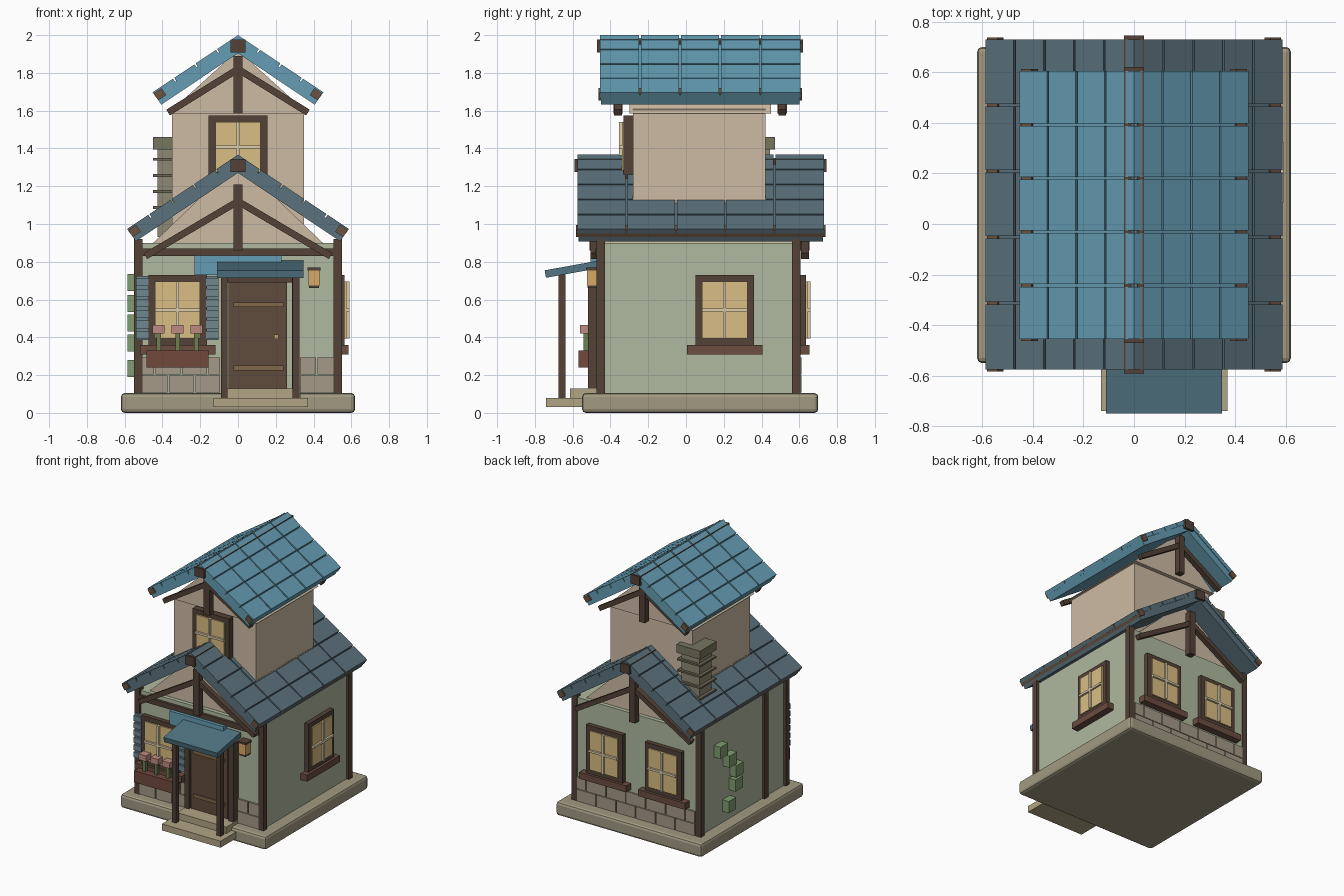
import bpy, bmesh, math
from mathutils import Matrix, Vector

if "Cube" in bpy.data.objects:
    bpy.data.objects.remove(bpy.data.objects["Cube"])

I = Matrix.Identity(4)
MATS = {}


def mat(hexcol):
    if hexcol not in MATS:
        m = bpy.data.materials.new("paint_" + hexcol)
        lin = [(int(hexcol[i:i + 2], 16) / 255) ** 2.2 for i in (0, 2, 4)]
        m.diffuse_color = (*lin, 1)
        m.use_nodes = True
        m.node_tree.nodes["Principled BSDF"].inputs["Base Color"].default_value = m.diffuse_color
        MATS[hexcol] = m
    return MATS[hexcol]


def finish(name, bm, col, bevel=0.0):
    bmesh.ops.recalc_face_normals(bm, faces=bm.faces)
    me = bpy.data.meshes.new(name)
    bm.to_mesh(me)
    bm.free()
    ob = bpy.data.objects.new(name, me)
    bpy.context.collection.objects.link(ob)
    me.materials.append(mat(col))
    if bevel:
        b = ob.modifiers.new("edge", 'BEVEL')
        b.width, b.segments = bevel, 2
    return ob


def boxes(name, col, items, M=I, bevel=0.0):
    """One object from boxes given as (x0, x1, y0, y1, z0, z1[, matrix])."""
    bm = bmesh.new()
    for it in items:
        x0, x1, y0, y1, z0, z1 = it[:6]
        T = M @ (it[6] if len(it) > 6 else I)
        S = Matrix.Diagonal((x1 - x0, y1 - y0, z1 - z0, 1))
        C = Matrix.Translation(((x0 + x1) / 2, (y0 + y1) / 2, (z0 + z1) / 2))
        bmesh.ops.create_cube(bm, size=1, matrix=T @ C @ S)
    return finish(name, bm, col, bevel)


def prism(name, col, pts, y0, y1):
    """Extrude an xz profile along y."""
    bm = bmesh.new()
    f = bm.faces.new([bm.verts.new((x, y0, z)) for x, z in pts])
    r = bmesh.ops.extrude_face_region(bm, geom=[f])
    bmesh.ops.translate(bm, vec=(0, y1 - y0, 0), verts=[v for v in r['geom'] if isinstance(v, bmesh.types.BMVert)])
    return finish(name, bm, col)


BROWN, GREEN, TAN, STONE = '54443A', 'AEB89E', 'CBBAA2', 'A59887'
BASE, PANE, CREAM, SILL = 'A09880', 'D9BC82', 'DDCDAB', '6A4E42'
BLUE, SLATE, PORCH = '659CB2', '5B717B', '527483'

# foundation and steps
boxes("foundation", BASE, [(-.62, .62, -.55, .70, 0, .105)], bevel=.02)
boxes("front_steps", 'B0A384', [(-.13, .37, -.74, -.5, .03, .08), (-.09, .33, -.615, -.45, .08, .13)])

# lower and upper walls with gables
boxes("lower_walls", GREEN, [(-.53, .53, -.46, .60, .1, .90)])
boxes("upper_walls", TAN, [(-.35, .35, -.28, .42, 1.0, 1.61)])
prism("lower_gable", TAN, [(-.46, .89), (.46, .89), (0, 1.33)], -.43, .57)
prism("upper_gable", TAN, [(-.37, 1.585), (.37, 1.585), (0, 1.92)], -.30, .45)

# timber posts and beams
boxes("corner_posts", BROWN, [(s * .5275 - .0225, s * .5275 + .0225, y - .0225, y + .0225, .1, .92)
                              for s in (-1, 1) for y in (-.4525, .5825)]
      + [(-.55, -.52, -.215, -.17, .1, .92)])
boxes("wall_beams", BROWN, [(-.51, .51, -.48, -.45, .83, .87)])

# tiled roofs: slab, tile grid, ridge beam and eave boards on both slopes
A = math.atan(.67)


def roof(name, col, peak, half, y0, y1, rows):
    L = half / math.cos(A)
    slab, tiles, eaves = [], [], []
    for R in (Matrix.Rotation(A, 4, 'Y'), Matrix.Rotation(math.pi, 4, 'Z') @ Matrix.Rotation(A, 4, 'Y')):
        # the turned slope sees y reversed
        flip = R[1][1] < 0
        a, b = (-y1, -y0) if flip else (y0, y1)
        slab.append((0, L - .005, a + .005, b - .005, -.08, -.02, R))
        eaves.append((L - .055, L - .005, a - .008, b + .008, -.052, -.008, R))
        dx, dy = L / rows, (b - a) / 5
        for i in range(rows):
            for j in range(5):
                tiles.append((i * dx + (.004 if i else 0), (i + 1) * dx - .004,
                              a + j * dy + (.005 if j else 0), a + (j + 1) * dy - (.005 if j < 4 else 0),
                              -.03, 0, R))
    M = Matrix.Translation((0, 0, peak))
    boxes(name + "_slab", col, slab, M)
    boxes(name + "_tiles", col, tiles, M)
    boxes(name + "_eave_boards", '6B5444', eaves, M)
    boxes(name + "_ridge_beam", BROWN, [(-.04, .04, y0 - .015, y1 + .015, -.092, -.022)], M)


roof("lower_roof", SLATE, 1.367, .59, -.575, .73, 5)
roof("upper_roof", BLUE, 2.0, .455, -.455, .605, 4)


# gable trusses: king post with two braces
def truss(name, y, lo, hi, post):
    items = [(-.025, .025, y - .025, y + .025, *post)]
    for s in (-1, 1):
        p, q = Vector((s * lo[0], y, lo[1])), Vector((s * hi[0], y, hi[1]))
        d = q - p
        R = Matrix.Translation(p) @ Matrix.Rotation(-math.atan2(d.z, d.x), 4, 'Y')
        items.append((0, d.length, -.02, .02, -.018, .018, R))
    boxes(name, BROWN, items)


for side, y in (("front", -.485), ("back", .63)):
    truss("lower_truss_" + side, y, (.49, .83), (0, 1.12), (.86, 1.21))
for side, y in (("front", -.36), ("back", .51)):
    truss("upper_truss_" + side, y, (.37, 1.59), (0, 1.82), (1.585, 1.89))


# windows: frame, pane, glazing bars and sill; local -y points outward
def window(name, loc, turn, h=.37, f=.025, sill=True):
    M = Matrix.Translation(loc) @ Matrix.Rotation(math.radians(turn), 4, 'Z')
    w, t, p, k = .155, .035, f + .02, f + .035
    boxes(name + "_frame", BROWN, [(-w, -w + t, -f - .01, .01, 0, h), (w - t, w, -f - .01, .01, 0, h),
                                   (-w, w, -f - .01, .01, 0, t), (-w, w, -f - .01, .01, h - t, h)], M)
    boxes(name + "_pane", PANE, [(-w + t, w - t, -p, .01, t, h - t)], M)
    boxes(name + "_bars", CREAM, [(-.008, .008, -k, -f, t, h - t),
                                  (-w + t, w - t, -k, -f, h / 2 - .008, h / 2 + .008)], M)
    if sill:
        boxes(name + "_sill", SILL, [(-.2, .2, -.055, .01, -.05, 0)], M)


window("front_window", (-.32, -.46, .36), 0)
window("right_window", (.53, .205, .36), 90)
window("back_window_a", (-.25, .60, .36), 180)
window("back_window_b", (.25, .60, .36), 180)
window("upper_window", (0, -.28, 1.24), 0, h=.335, f=.04, sill=False)

# shutters with slats
for name, x in (("left", -.508), ("right", -.136)):
    boxes("shutter_" + name, '6F868C', [(x - .033, x + .033, -.485, -.455, .385, .725)]
          + [(x - .033, x + .033, -.5, -.48, .392 + i * .056, .432 + i * .056) for i in range(6)])

# flower box
boxes("flower_box", '704B3F', [(-.485, -.155, -.57, -.46, .24, .33)])
boxes("flower_stems", '6E8052', [(x - .012, x + .012, -.542, -.518, .32, .43) for x in (-.42, -.32, -.22)])
boxes("flower_heads", 'BC8A80', [(x - .032, x + .032, -.562, -.498, .42, .465) for x in (-.42, -.32, -.22)])

# stone wainscot in two staggered courses
def stones(name, x0, x1, y0, y1, n):
    w, items = (x1 - x0) / n, []
    for r in range(2):
        cuts = [x0] + [x0 + w * (i + .5 * r) for i in range(1 - r, n)] + [x1]
        items += [(a + .004, b - .004, y0, y1, .108 + r * .095, .198 + r * .095) for a, b in zip(cuts, cuts[1:])]
    boxes(name, STONE, items)


stones("stones_front_left", -.51, -.09, -.475, -.45, 3)
stones("stones_front_right", .325, .51, -.475, -.45, 1)
stones("stones_back", -.505, .505, .59, .612, 6)

# door, frame, straps and knob
boxes("door", '604C3F', [(-.05, .26, -.5, -.45, .13, .69)])
boxes("door_frame", BROWN, [(-.09, -.055, -.52, -.45, .1, .73), (.285, .325, -.52, -.45, .1, .73),
                            (-.09, .325, -.51, -.45, .69, .73)])
boxes("door_straps", '80684C', [(-.025, .24, -.51, -.49, z, z + .025) for z in (.225, .56)])
boxes("door_knob", 'C2A468', [(.19, .215, -.525, -.49, .39, .415)])

# porch
boxes("porch_posts", BROWN, [(-.09, -.055, -.675, -.637, .07, .745), (.288, .325, -.675, -.637, .07, .745)])
P = Matrix.Translation((0, -.745, .735)) @ Matrix.Rotation(math.atan(.18), 4, 'X')
boxes("porch_roof", PORCH, [(-.11, .347, 0, .29, -.02, .02, P)])
boxes("porch_flashing", BLUE, [(-.23, .23, -.505, -.45, .73, .833)])

# lantern
boxes("lantern_light", 'D8A868', [(.372, .433, -.525, -.468, .675, .755)])
boxes("lantern_caps", BROWN, [(.367, .438, -.53, -.45, .755, .77), (.377, .428, -.522, -.46, .66, .675)])

# chimney
cx, cy = -.35, .37
boxes("chimney", '8C8672', [(cx - .075, cx + .075, cy - .075, cy + .075, .93, 1.41)])
boxes("chimney_cap", '77755F', [(cx - .1, cx + .1, cy - .1, cy + .1, 1.395, 1.46)])
boxes("chimney_bands", '6B6757', [(cx - .1, cx + .1, cy - .095, cy + .095, z, z + .014)
                                  for z in (1.08, 1.165, 1.25, 1.335)])

# climbing leaves on the left wall
boxes("climbing_leaves", '7F9C70', [(-.585, -.525, y - .045, y + .045, z - .045, z + .045)
                                    for y, z in ((.37, .69), (.26, .58), (.18, .475), (.19, .37), (.27, .235))])
